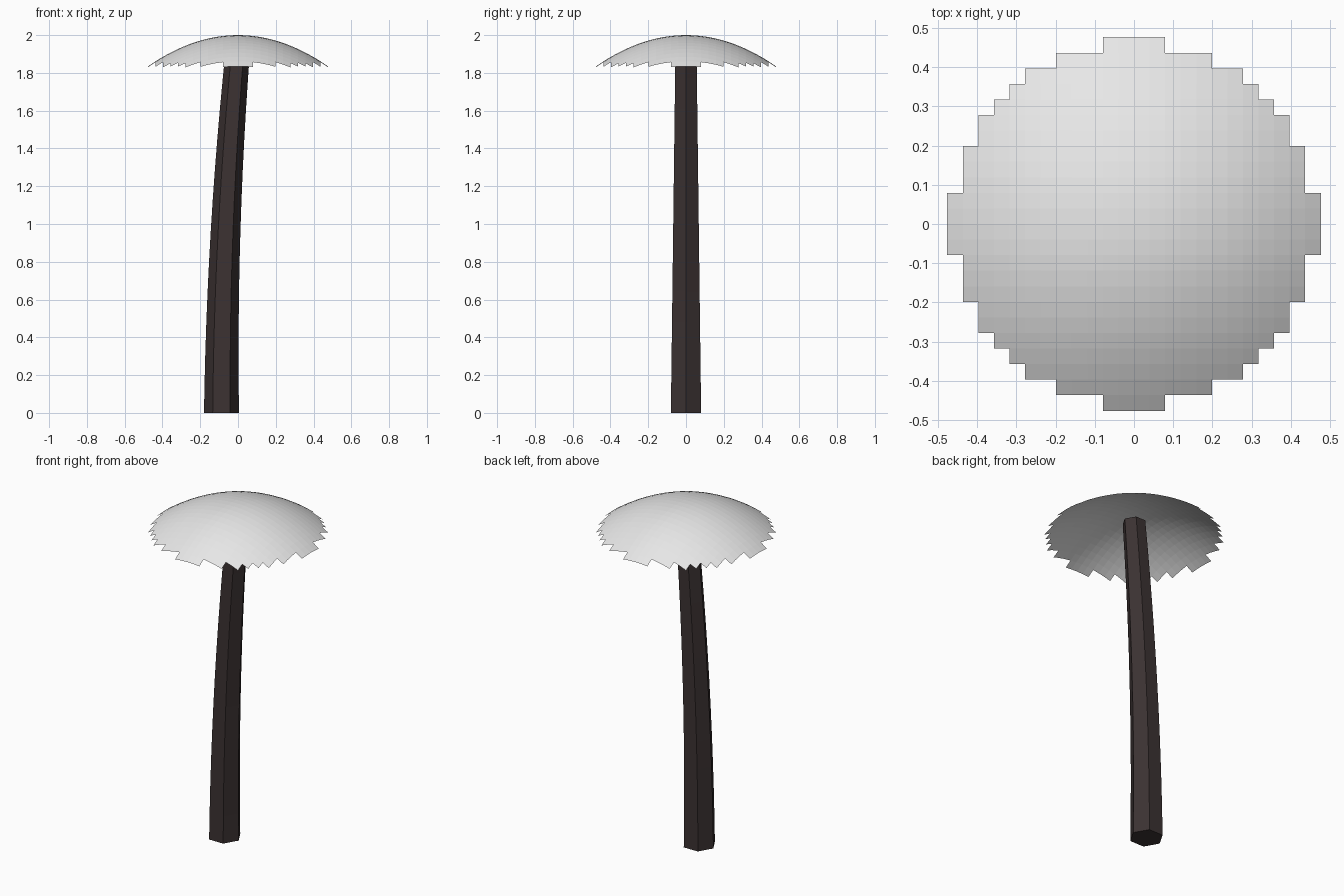
import bpy
import bmesh
from math import cos, sin, pi

cube = bpy.data.objects.get("Cube")
if cube:
    bpy.data.objects.remove(cube, do_unlink=True)


def make_material(name, rgb):
    mat = bpy.data.materials.new(name)
    mat.use_nodes = True
    color = (*rgb, 1)
    mat.diffuse_color = color
    mat.node_tree.nodes["Principled BSDF"].inputs["Base Color"].default_value = color
    return mat


def make_object(name, bm, mat):
    mesh = bpy.data.meshes.new(name)
    bm.to_mesh(mesh)
    bm.free()
    mesh.materials.append(mat)
    obj = bpy.data.objects.new(name, mesh)
    bpy.context.collection.objects.link(obj)
    return obj


# Canopy: a thin dome cut from a square grid, leaving a stepped rim
CELLS = 24
CELL = 0.0397
DOME_HEIGHT = 2.0
DROP = 0.727

bm = bmesh.new()
bmesh.ops.create_grid(bm, x_segments=CELLS, y_segments=CELLS, size=CELLS * CELL / 2)
outside = [v for v in bm.verts if v.co.xy.length > 12.25 * CELL]
bmesh.ops.delete(bm, geom=outside, context='VERTS')
for v in bm.verts:
    v.co.z = DOME_HEIGHT - DROP * v.co.xy.length_squared
make_object("canopy", bm, make_material("pale_grey", (0.8, 0.8, 0.8)))

# Trunk: a tapering six-sided post that bends towards the canopy centre
SIDES = 6
SEGMENTS = 12
TRUNK_HEIGHT = 1.93
LEAN = 0.0875
BASE_RADIUS = 0.0925
TOP_RADIUS = 0.0645

bm = bmesh.new()
rings = []
for i in range(SEGMENTS + 1):
    t = i / SEGMENTS
    radius = BASE_RADIUS + (TOP_RADIUS - BASE_RADIUS) * t
    center = LEAN * (t * t - 1)
    angles = [2 * pi * k / SIDES for k in range(SIDES)]
    rings.append([bm.verts.new((center + radius * cos(a), radius * sin(a),
                                TRUNK_HEIGHT * t)) for a in angles])
for low, high in zip(rings, rings[1:]):
    for k in range(SIDES):
        n = (k + 1) % SIDES
        bm.faces.new((low[k], low[n], high[n], high[k]))
bm.faces.new(rings[0][::-1])
bm.faces.new(rings[-1])
make_object("trunk", bm, make_material("dark_brown", (0.044, 0.032, 0.032)))
